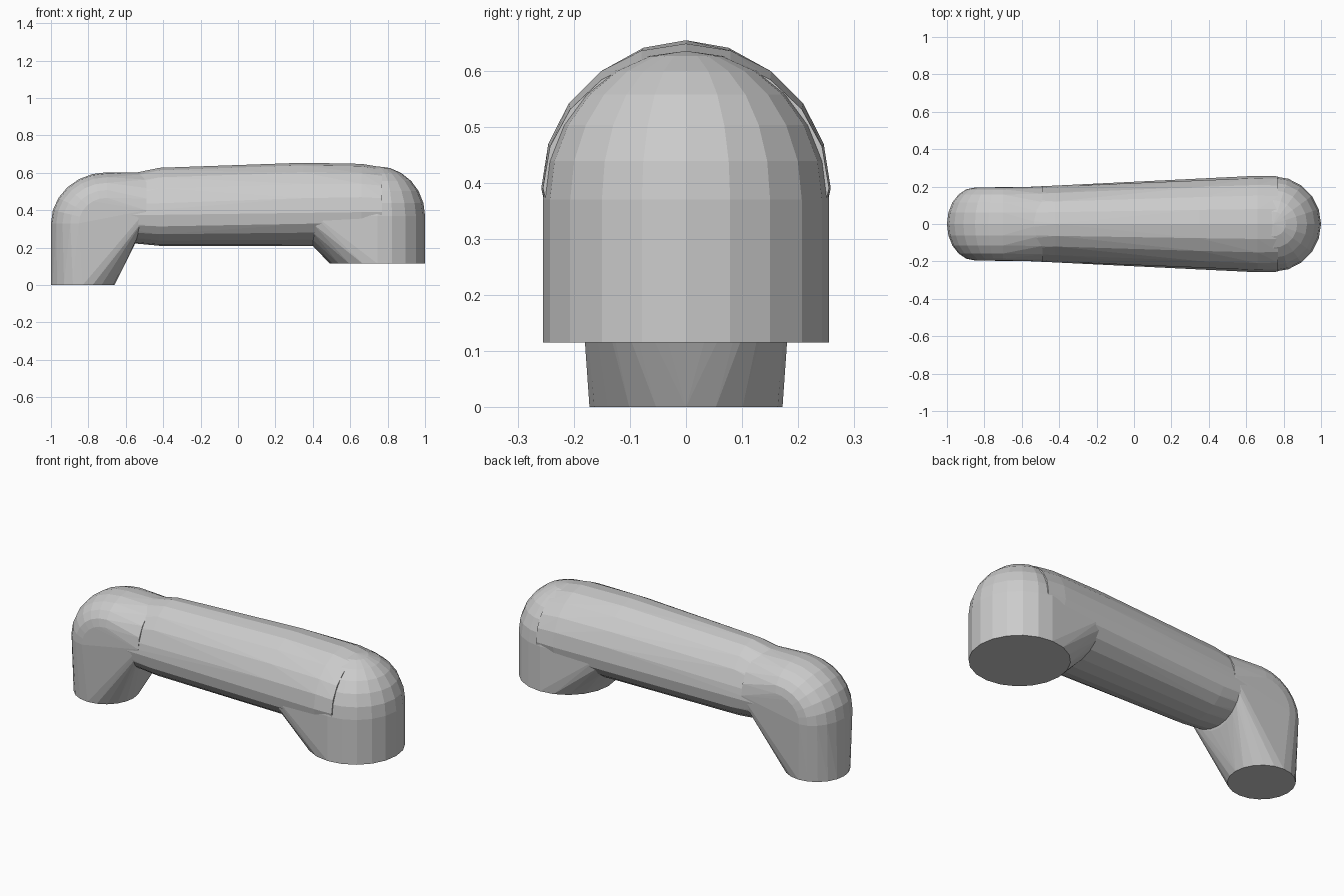
import bpy, bmesh
from math import sin, cos, pi

if "Cube" in bpy.data.objects:
    bpy.data.objects.remove(bpy.data.objects["Cube"])

N = 20


def foot(cx, z, r, ry):
    """Horizontal ring of points."""
    return [(cx + r * cos(2 * pi * i / N), ry * sin(2 * pi * i / N), z) for i in range(N)]


def section(x, half_y, mid, top, bottom, lean=0.0):
    """Upright egg-shaped ring across the bar; lean shifts the underside in x."""
    pts = []
    for i in range(N):
        a = 2 * pi * i / N
        s = sin(a)
        z = mid + s * (top - mid if s > 0 else mid - bottom)
        pts.append((x + (lean * -s if s < 0 else 0), half_y * cos(a), z))
    return pts


def hull(name, pts):
    """Convex faceted solid around a cloud of points."""
    bm = bmesh.new()
    for p in pts:
        bm.verts.new(p)
    res = bmesh.ops.convex_hull(bm, input=bm.verts)
    junk = {g for g in res["geom_interior"] + res["geom_unused"]
            if isinstance(g, bmesh.types.BMVert)}
    bmesh.ops.delete(bm, geom=list(junk), context='VERTS')
    bmesh.ops.dissolve_limit(bm, angle_limit=0.02, verts=bm.verts, edges=bm.edges)
    bmesh.ops.recalc_face_normals(bm, faces=bm.faces)
    me = bpy.data.meshes.new(name)
    bm.to_mesh(me)
    bm.free()
    ob = bpy.data.objects.new(name, me)
    bpy.context.collection.objects.link(ob)
    return ob


# Narrow tall leg with a swept elbow
pts = foot(-0.83, 0.0, 0.17, 0.172) + section(-0.49, 0.2, 0.40, 0.603, 0.21, -0.065)
for k in range(7):
    a = pi / 2 * k / 6
    for i in range(N):
        t = 2 * pi * i / N
        d = 0.5 + 0.5 * cos(t)
        pts.append((-0.70 - 0.30 * d * cos(a), 0.195 * sin(t), 0.33 + 0.273 * d * sin(a)))
hull("tall_leg", pts)

# Wide short leg with a domed top
pts = foot(0.745, 0.115, 0.255, 0.255) + section(0.40, 0.235, 0.38, 0.62, 0.21)
for k in range(7):
    a = pi / 2 * k / 6
    pts += foot(0.745, 0.37 + 0.265 * sin(a), 0.255 * cos(a), 0.255 * cos(a))
hull("short_leg", pts)

# Tapering grip bar between the legs
hull("grip_bar",
     section(-0.84, 0.185, 0.37, 0.54, 0.25)
     + section(-0.42, 0.205, 0.36, 0.627, 0.21)
     + section(0.35, 0.245, 0.38, 0.654, 0.21)
     + section(0.66, 0.258, 0.39, 0.648, 0.21)
     + section(0.77, 0.255, 0.39, 0.63, 0.23))
